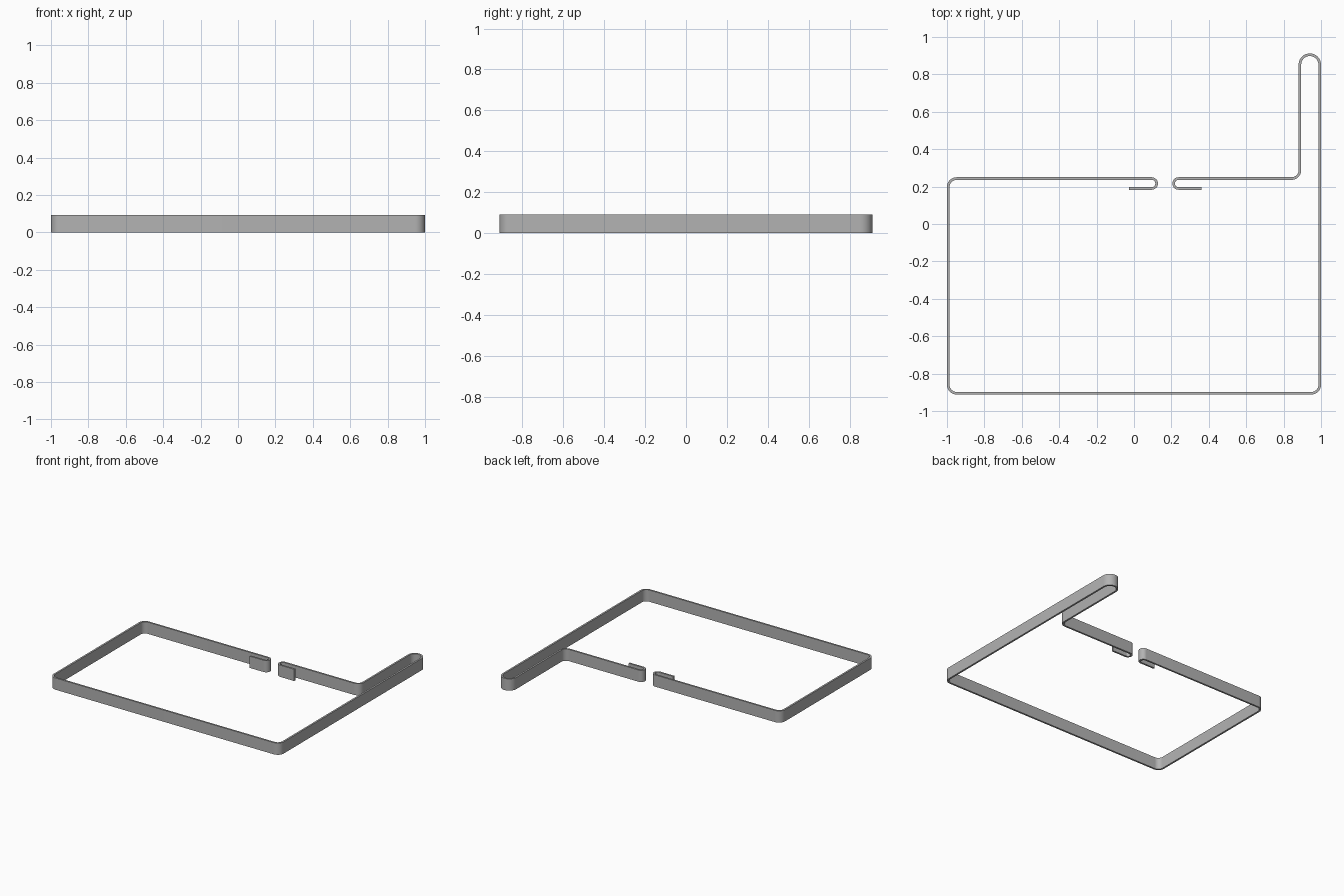
import bpy, bmesh, math
from mathutils import Vector

cube = bpy.data.objects.get("Cube")
if cube:
    bpy.data.objects.remove(cube, do_unlink=True)

THICK, HEIGHT = 0.014, 0.092
BEND, HOOK, SLOT = 0.045, 0.0265, 0.053

# Centre line of the bent strip: x, y, bend radius
path = [
    (-0.027, 0.190, 0), (0.121, 0.190, HOOK), (0.121, 0.243, HOOK),
    (-0.993, 0.243, BEND), (-0.993, -0.905, BEND), (0.993, -0.905, BEND),
    (0.993, 0.905, SLOT), (0.887, 0.905, SLOT), (0.887, 0.243, BEND),
    (0.212, 0.243, HOOK), (0.212, 0.190, HOOK), (0.360, 0.190, 0),
]


def rounded(points, steps=10):
    """Return (position, direction) pairs along the path with rounded bends."""
    result = []
    for i, (x, y, r) in enumerate(points):
        p = Vector((x, y))
        if r == 0:
            j = 1 if i == 0 else i - 1
            d = (Vector(points[j][:2]) - p).normalized()
            result.append((p, d if i == 0 else -d))
            continue
        a = (p - Vector(points[i - 1][:2])).normalized()
        b = (Vector(points[i + 1][:2]) - p).normalized()
        centre = p - a * r + b * r
        for k in range(steps + 1):
            t = math.pi / 2 * k / steps
            pos = centre - b * r * math.cos(t) + a * r * math.sin(t)
            # Skip the doubled point where two bends meet
            if (pos - result[-1][0]).length > 0.001:
                result.append((pos, a * math.cos(t) + b * math.sin(t)))
    return result


# Sweep a rectangular section along the path
bm = bmesh.new()
sections = []
for p, d in rounded(path):
    side = Vector((-d.y, d.x)) * THICK / 2
    a, b = p + side, p - side
    sections.append([bm.verts.new((q.x, q.y, z))
                     for q, z in ((a, 0), (b, 0), (b, HEIGHT), (a, HEIGHT))])
for s, e in zip(sections, sections[1:]):
    for i in range(4):
        j = (i + 1) % 4
        bm.faces.new((s[i], s[j], e[j], e[i]))
bm.faces.new(sections[0])
bm.faces.new(sections[-1])
bmesh.ops.recalc_face_normals(bm, faces=bm.faces)

mesh = bpy.data.meshes.new("bent_strip")
bm.to_mesh(mesh)
bm.free()
strip = bpy.data.objects.new("bent_strip", mesh)
bpy.context.collection.objects.link(strip)

# Grey metal
grey = bpy.data.materials.new("grey metal")
grey.use_nodes = True
colour = (0.45, 0.45, 0.45, 1)
grey.diffuse_color = colour
grey.node_tree.nodes["Principled BSDF"].inputs["Base Color"].default_value = colour
mesh.materials.append(grey)

bpy.context.view_layer.objects.active = strip
strip.select_set(True)
bpy.ops.object.shade_smooth_by_angle(angle=math.radians(30))
